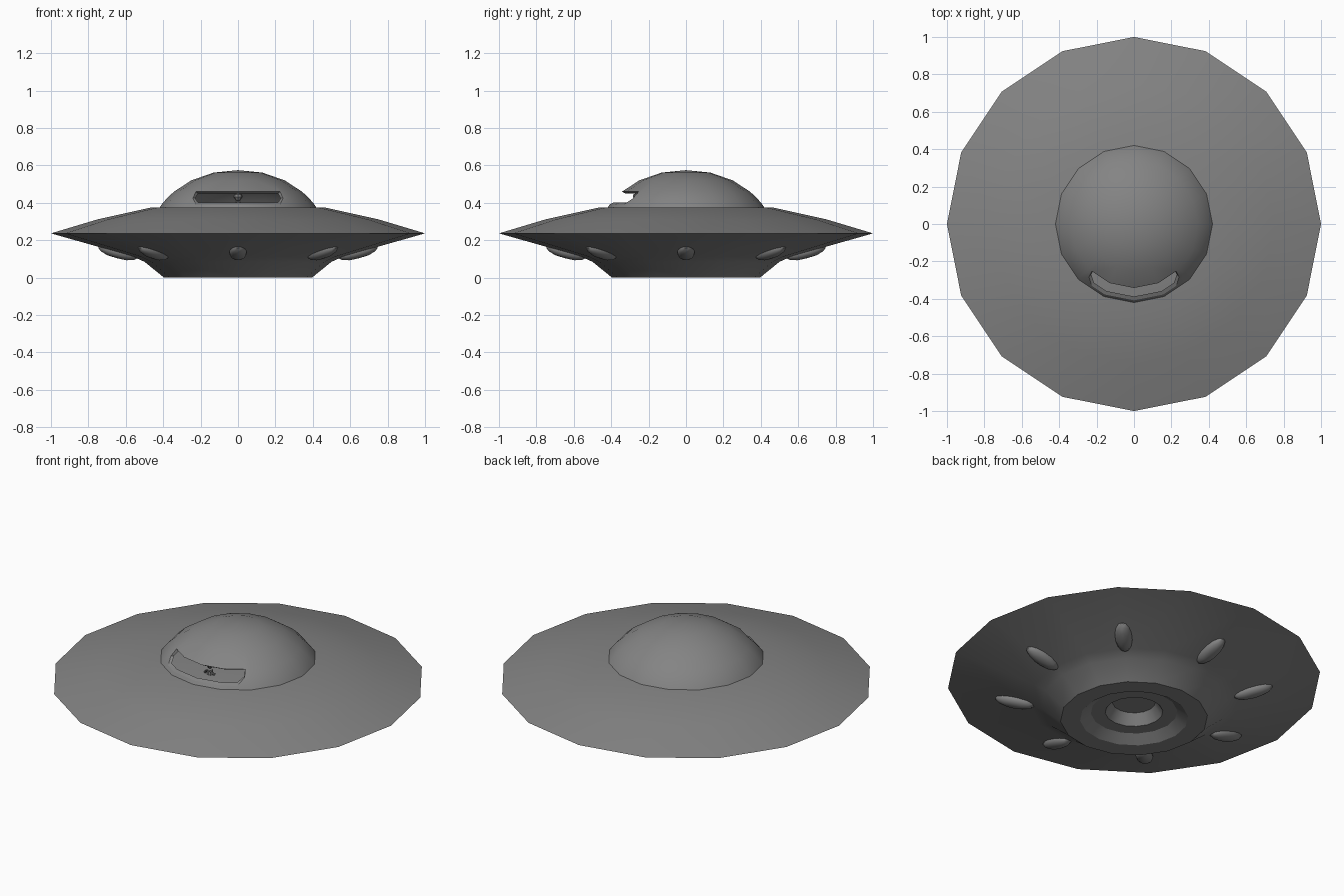
import bpy
import bmesh
import math
from mathutils import Matrix, Vector

SIDES = 16

cube = bpy.data.objects.get("Cube")
if cube:
    bpy.data.objects.remove(cube, do_unlink=True)

# One plain metal colour
grey = bpy.data.materials.new("grey_metal")
grey.use_nodes = True
grey.use_backface_culling = True
COLOUR = (0.23, 0.23, 0.23, 1)
grey.diffuse_color = COLOUR
grey.node_tree.nodes["Principled BSDF"].inputs["Base Color"].default_value = COLOUR


def lathe(profile, sides=SIDES):
    """Turn a (radius, height) profile around the z axis."""
    bm = bmesh.new()
    verts = [bm.verts.new((r, 0, z)) for r, z in profile]
    edges = [bm.edges.new(pair) for pair in zip(verts, verts[1:])]
    bmesh.ops.spin(bm, geom=verts + edges, cent=(0, 0, 0), axis=(0, 0, 1),
                   angle=math.tau, steps=sides)
    bmesh.ops.remove_doubles(bm, verts=bm.verts[:], dist=0.0005)
    bmesh.ops.recalc_face_normals(bm, faces=bm.faces[:])
    return bm


def finish(bm, name, angle=30):
    mesh = bpy.data.meshes.new(name)
    bm.to_mesh(mesh)
    bm.free()
    mesh.materials.append(grey)
    obj = bpy.data.objects.new(name, mesh)
    bpy.context.collection.objects.link(obj)
    bpy.ops.object.select_all(action='DESELECT')
    obj.select_set(True)
    bpy.context.view_layer.objects.active = obj
    bpy.ops.object.shade_smooth_by_angle(angle=math.radians(angle))
    return obj


# Saucer hull, with the stepped recess underneath and the cabin floor on top
finish(lathe([(0, 0.10), (0.115, 0.10), (0.155, 0.04), (0.232, 0.04),
              (0.29, 0), (0.395, 0), (0.50, 0.085), (0.56, 0.112),
              (1, 0.237), (0.75, 0.312), (0.47, 0.374), (0, 0.376)]), "saucer_hull")

# Dome shell with a wraparound window slot at the front
LOW, MID, HIGH, HALF = 0.392, 0.425, 0.46, 0.225
dome = lathe([(0.42, 0.374), (0.408, LOW), (0.38, MID), (0.342, HIGH),
              (0.25, 0.52), (0.13, 0.562), (0, 0.575)])


def band_faces():
    found = []
    for f in dome.faces:
        c = f.calc_center_median()
        if c.y < -0.1 and LOW < c.z < HIGH:
            found.append(f)
    return found


for side in (-1, 1):
    faces = band_faces()
    geom = set(faces)
    for f in faces:
        geom.update(f.edges)
        geom.update(f.verts)
    bmesh.ops.bisect_plane(dome, geom=list(geom), dist=0.0001,
                           plane_co=(side * HALF, 0, 0), plane_no=(1, 0, 0))
opening = [f for f in band_faces() if abs(f.calc_center_median().x) < HALF]
bmesh.ops.delete(dome, geom=opening, context='FACES')

# Widen the slot ends at mid height, then turn its edge inwards as a frame
rim = [e for e in dome.edges if e.is_boundary and min(v.co.z for v in e.verts) > 0.385]
for v in {v for e in rim for v in e.verts}:
    if abs(v.co.x) > HALF - 0.005 and abs(v.co.z - MID) < 0.01:
        v.co.x *= 1.07
        v.co.y *= 0.95
frame = bmesh.ops.extrude_edge_only(dome, edges=rim)["geom"]
for v in frame:
    if isinstance(v, bmesh.types.BMVert):
        v.co = Vector((v.co.x * 0.95, v.co.y * 0.95, MID + (v.co.z - MID) * 0.72))
bmesh.ops.recalc_face_normals(dome, faces=dome.faces[:])
dome.normal_update()
if sum(f.normal.z * f.calc_area() for f in dome.faces) < 0:
    bmesh.ops.reverse_faces(dome, faces=dome.faces[:])
finish(dome, "dome")

# Eight long lamps pointing outwards on the underside
for i in range(8):
    lamp = lathe([(0, -0.034), (0.5, -0.031), (0.85, -0.02), (1, -0.006),
                  (1, 0.02), (0, 0.02)], 14)
    place = (Matrix.Rotation(i * math.tau / 8, 4, 'Z')
             @ Matrix.Translation((0.64, 0, 0.137))
             @ Matrix.Rotation(math.radians(-15), 4, 'Y')
             @ Matrix.Diagonal((0.108, 0.046, 1, 1)))
    bmesh.ops.transform(lamp, matrix=place, verts=lamp.verts[:])
    finish(lamp, f"lamp_{i + 1}", 40)

# Small pilot behind the window
SEAT = Matrix.Translation((0, -0.26, 0))
for name, profile in (
        ("pilot_head", [(0, 0.408), (0.012, 0.413), (0.024, 0.432), (0.022, 0.445), (0, 0.453)]),
        ("pilot_body", [(0, 0.372), (0.018, 0.372), (0.014, 0.40), (0, 0.41)])):
    part = lathe(profile, 8)
    bmesh.ops.transform(part, matrix=SEAT, verts=part.verts[:])
    finish(part, name)
for side, name in ((1, "left_arm"), (-1, "right_arm")):
    arm = bmesh.new()
    bmesh.ops.create_cone(arm, cap_ends=True, segments=6, radius1=0.007,
                          radius2=0.005, depth=0.035)
    tilt = (SEAT @ Matrix.Translation((side * 0.02, -0.01, 0.392))
            @ Matrix.Rotation(math.radians(-side * 40), 4, 'Y')
            @ Matrix.Rotation(math.radians(25), 4, 'X'))
    bmesh.ops.transform(arm, matrix=tilt, verts=arm.verts[:])
    finish(arm, name)
